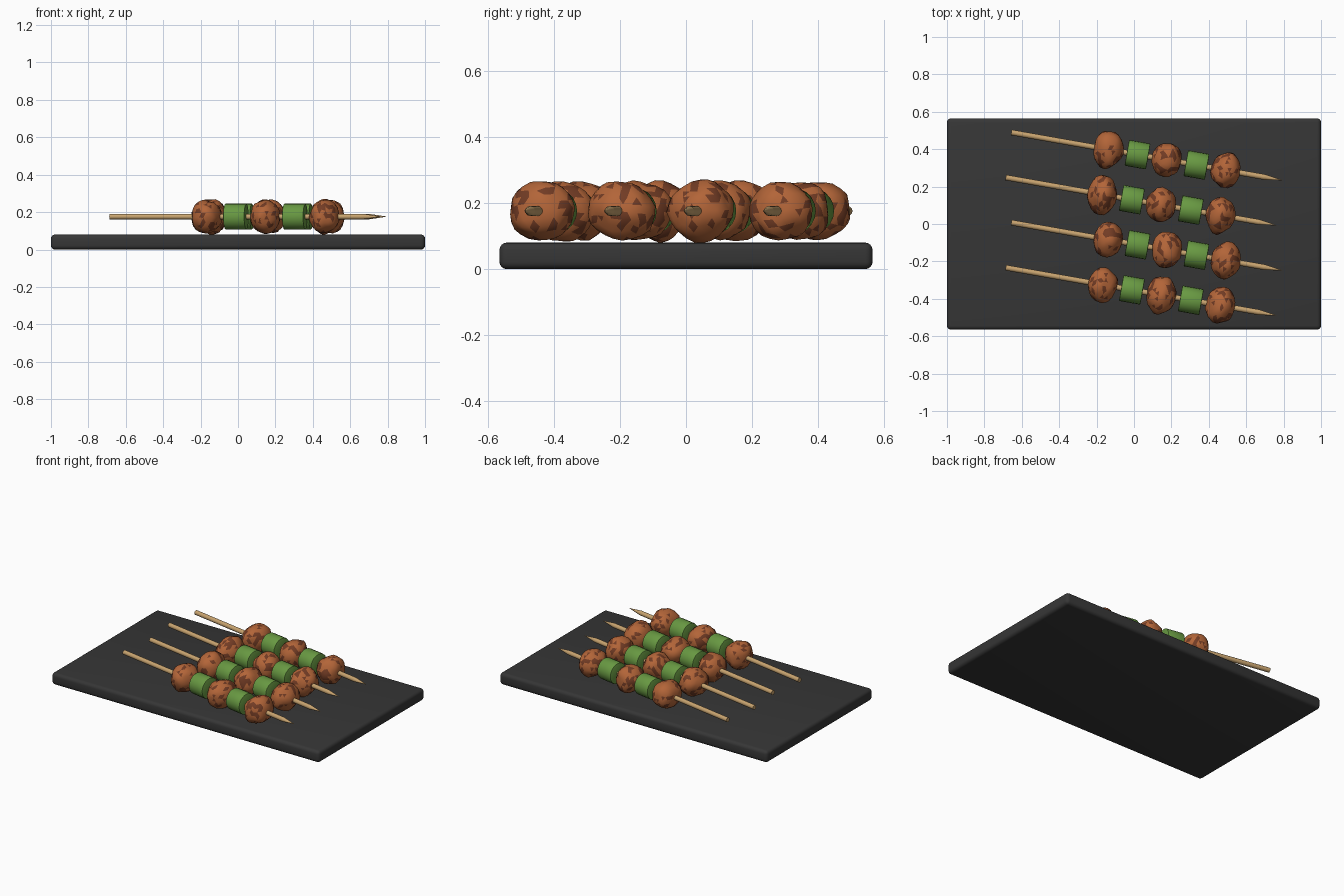
import bpy, bmesh, math, random
from mathutils import Matrix, Vector, noise

random.seed(4)
cube = bpy.data.objects.get("Cube")
if cube:
    bpy.data.objects.remove(cube, do_unlink=True)


def material(name, rgb):
    m = bpy.data.materials.new(name)
    m.use_nodes = True
    m.diffuse_color = (*rgb, 1)
    m.node_tree.nodes["Principled BSDF"].inputs["Base Color"].default_value = (*rgb, 1)
    return m


SLATE = material("dark slate", (0.037, 0.037, 0.037))
WOOD = material("pale wood", (0.58, 0.37, 0.16))
MEAT = material("cooked meat", (0.45, 0.13, 0.04))
CHAR = material("seared meat", (0.17, 0.045, 0.018))
GREEN = material("green vegetable", (0.14, 0.32, 0.055))


def add_object(name, bm, mats, matrix=Matrix(), smooth=True):
    mesh = bpy.data.meshes.new(name)
    bm.to_mesh(mesh)
    bm.free()
    obj = bpy.data.objects.new(name, mesh)
    bpy.context.collection.objects.link(obj)
    for m in mats:
        mesh.materials.append(m)
    obj.matrix_world = matrix
    if smooth:
        bpy.ops.object.select_all(action='DESELECT')
        obj.select_set(True)
        bpy.context.view_layer.objects.active = obj
        bpy.ops.object.shade_smooth_by_angle(angle=math.radians(35))
    return obj


def cylinder(bm, r1, r2, start, end, sides):
    # Cylinder or cone lying along local x
    mat = Matrix.Translation(((start + end) / 2, 0, 0)) @ Matrix.Rotation(math.pi / 2, 4, 'Y')
    bmesh.ops.create_cone(bm, cap_ends=True, segments=sides, radius1=r1, radius2=r2,
                          depth=end - start, matrix=mat)


def make_stick(name, frame):
    bm = bmesh.new()
    cylinder(bm, 0.015, 0.015, -0.735, 0.64, 12)
    cylinder(bm, 0.015, 0.001, 0.64, 0.735, 12)
    add_object(name, bm, [WOOD], frame)


def make_vegetable(name, frame, s):
    bm = bmesh.new()
    cylinder(bm, 0.07, 0.07, s - 0.058, s + 0.058, 20)
    rims = [e for e in bm.edges if e.calc_face_angle(0) > 1]
    bmesh.ops.bevel(bm, geom=rims, offset=0.005, segments=2, affect='EDGES', profile=0.5)
    add_object(name, bm, [GREEN], frame)


def make_meatball(name, frame, s, width):
    # Lumpy squashed ball with irregular seared patches
    bm = bmesh.new()
    bmesh.ops.create_icosphere(bm, subdivisions=3, radius=1)
    seed = Vector([random.uniform(-50, 50) for _ in range(3)])
    for f in bm.faces:
        n = noise.noise(f.calc_center_median() * 2.6 + seed)
        f.material_index = 1 if n + random.uniform(-0.12, 0.12) > 0.2 else 0
    for v in bm.verts:
        v.co *= 1 + 0.13 * noise.noise(v.co * 1.6 - seed)
    size = Matrix.Diagonal((0.079, width, 0.09, 1))
    spin = Matrix.Rotation(random.uniform(-0.12, 0.12), 4, 'X')
    bm.transform(Matrix.Translation((s, 0, 0)) @ spin @ size)
    add_object(name, bm, [MEAT, CHAR], frame)


# Serving board with rounded edges
bm = bmesh.new()
bmesh.ops.create_cube(bm, size=1, matrix=Matrix.Diagonal((2, 1.13, 0.08, 1)))
bmesh.ops.bevel(bm, geom=bm.edges[:], offset=0.022, segments=4, affect='EDGES', profile=0.5)
add_object("serving_board", bm, [SLATE], Matrix.Translation((0, 0, 0.04)))

# Four parallel skewers, alternately shifted sideways
WIDTHS = [(0.104, 0.094, 0.094), (0.104, 0.094, 0.099),
          (0.096, 0.1, 0.1), (0.094, 0.104, 0.099)]
for i, widths in enumerate(WIDTHS):
    frame = (Matrix.Translation((0.068 - 0.03 * (i % 2), 0.362 - 0.241 * i, 0.176))
             @ Matrix.Rotation(math.radians(-10), 4, 'Z'))
    row = f"skewer_{i + 1}"
    make_stick(row + "_stick", frame)
    for k, width in enumerate(widths):
        make_meatball(f"{row}_meatball_{k + 1}", frame, -0.21 + 0.32 * k, width)
    for k in range(2):
        make_vegetable(f"{row}_vegetable_{k + 1}", frame, -0.05 + 0.32 * k)
